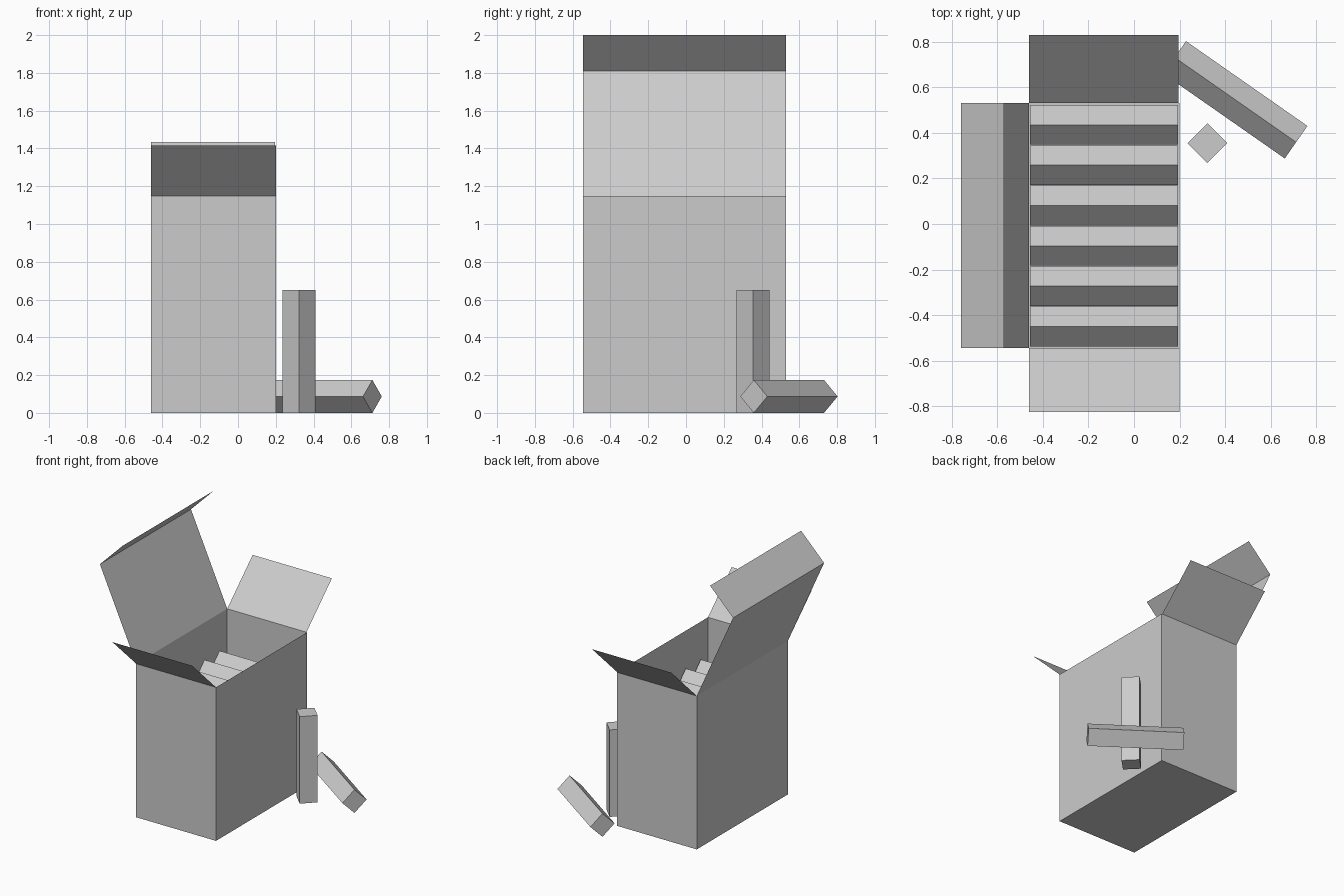
import bpy
import bmesh
from math import radians, atan2
from mathutils import Matrix, Vector

cube = bpy.data.objects.get("Cube")
if cube:
    bpy.data.objects.remove(cube, do_unlink=True)

card = bpy.data.materials.new("plain grey")
card.use_nodes = True
grey = (0.6, 0.6, 0.6, 1)
card.diffuse_color = grey
card.node_tree.nodes["Principled BSDF"].inputs["Base Color"].default_value = grey

# Box extents, stick half diagonal and stick length
X0, X1, Y0, Y1, TOP = -0.46, 0.20, -0.545, 0.53, 1.147
HALF, LENGTH = 0.087, 0.65


def add_object(name, bm):
    mesh = bpy.data.meshes.new(name)
    bm.to_mesh(mesh)
    bm.free()
    mesh.materials.append(card)
    obj = bpy.data.objects.new(name, mesh)
    bpy.context.collection.objects.link(obj)
    return obj


def sheet(name, start, end, rails):
    """Strip of card between two edges, folded along each rail."""
    bm = bmesh.new()
    rows = [[bm.verts.new(Vector(p) + Vector(r)) for r in rails] for p in (start, end)]
    for i in range(len(rails) - 1):
        bm.faces.new((rows[0][i], rows[0][i + 1], rows[1][i + 1], rows[1][i]))
    return add_object(name, bm)


def stick(name, centre, direction):
    """Square bar standing on an edge, lying along a direction."""
    bm = bmesh.new()
    bmesh.ops.create_cube(bm, size=1)
    side = HALF * 2 ** 0.5
    bmesh.ops.scale(bm, vec=(LENGTH, side, side), verts=bm.verts)
    bm.transform(Matrix.Rotation(radians(45), 4, "X"))
    d = Vector(direction)
    if d.z:
        bm.transform(Matrix.Rotation(radians(-90), 4, "Y"))
    else:
        bm.transform(Matrix.Rotation(atan2(d.y, d.x), 4, "Z"))
    obj = add_object(name, bm)
    obj.location = centre
    return obj


# Open carton
bm = bmesh.new()
bmesh.ops.create_cube(bm, size=1)
bmesh.ops.scale(bm, vec=(X1 - X0, Y1 - Y0, TOP), verts=bm.verts)
bmesh.ops.translate(bm, vec=((X0 + X1) / 2, (Y0 + Y1) / 2, TOP / 2), verts=bm.verts)
lid_faces = [f for f in bm.faces if f.normal.z > 0.9]
bmesh.ops.delete(bm, geom=lid_faces, context="FACES_ONLY")
add_object("carton", bm)

# Raised lid with its folded tuck flap
sheet("lid", (0, Y0, 0), (0, Y1, 0),
      [(X0, 0, TOP), (-0.76, 0, 1.81), (-0.57, 0, 2.0)])

# Side flaps, splayed outwards
sheet("front_flap", (X0, 0, 0), (X1, 0, 0), [(0, Y0, TOP), (0, -0.825, 1.415)])
sheet("back_flap", (X0, 0, 0), (X1 - 0.005, 0, 0), [(0, Y1, TOP), (0, 0.83, 1.435)])

# Stacked sticks in the carton
for layer in range(5):
    for row in range(6):
        stick(f"packed_stick_{layer + 1}_{row + 1}",
              (-0.132, -0.45 + 0.177 * row, HALF * (2 * layer + 1)), (1, 0, 0))

# Loose sticks beside the carton
stick("standing_stick", (0.322, 0.355, LENGTH / 2), (0, 0, 1))
stick("lying_stick", (0.445, 0.545, HALF), (0.53, -0.37, 0))
